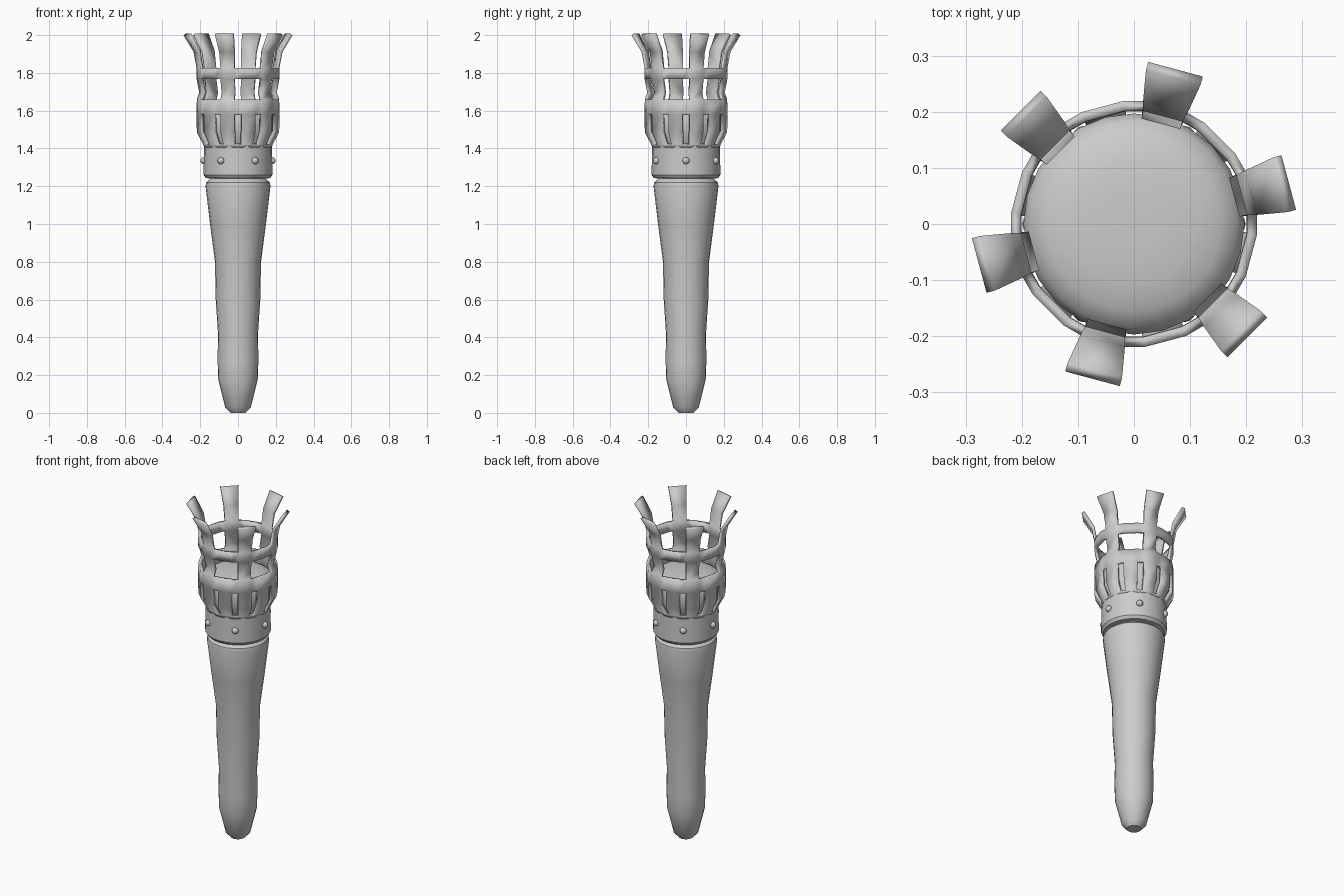
import bpy, bmesh, math
from math import sin, cos, radians, pi

if "Cube" in bpy.data.objects:
    bpy.data.objects.remove(bpy.data.objects["Cube"])


def finish(bm, name, angle=35):
    bmesh.ops.recalc_face_normals(bm, faces=bm.faces)
    me = bpy.data.meshes.new(name)
    bm.to_mesh(me)
    bm.free()
    ob = bpy.data.objects.new(name, me)
    bpy.context.collection.objects.link(ob)
    bpy.ops.object.select_all(action='DESELECT')
    ob.select_set(True)
    bpy.context.view_layer.objects.active = ob
    bpy.ops.object.shade_smooth_by_angle(angle=radians(angle))
    return ob


def lathe(name, profile, sides=24, angle=35):
    """Closed solid of revolution from (radius, z) points, bottom to top."""
    bm = bmesh.new()
    rings = [[bm.verts.new((r * cos(2 * pi * i / sides), r * sin(2 * pi * i / sides), z))
              for i in range(sides)] for r, z in profile]
    for a, b in zip(rings, rings[1:]):
        for i in range(sides):
            j = (i + 1) % sides
            bm.faces.new((a[i], a[j], b[j], b[i]))
    bm.faces.new(rings[0][::-1])
    bm.faces.new(rings[-1])
    return finish(bm, name, angle)


# Tapered handle
lathe("handle", [(0.04, 0), (0.068, 0.03), (0.105, 0.18), (0.108, 0.28), (0.106, 0.42),
                 (0.118, 0.6), (0.122, 0.8), (0.148, 1.0), (0.172, 1.2), (0.168, 1.22),
                 (0.145, 1.24), (0.14, 1.27)])

# Collar below the cage
lathe("collar", [(0.14, 1.24), (0.17, 1.243), (0.182, 1.26), (0.18, 1.412), (0.16, 1.415)])

# Domed core inside the cage
lathe("core", [(0.155, 1.40), (0.168, 1.42), (0.196, 1.49), (0.197, 1.57), (0.185, 1.595),
               (0.155, 1.612), (0.11, 1.622), (0.05, 1.625)], 24, 60)

# Rivets around the collar
bm = bmesh.new()
for k in range(6):
    a = radians(60 * k)
    res = bmesh.ops.create_uvsphere(bm, u_segments=12, v_segments=8, radius=0.019)
    bmesh.ops.translate(bm, verts=res["verts"], vec=(0.18 * cos(a), 0.18 * sin(a), 1.335))
finish(bm, "rivets", 60)

# Cage: slotted cup, windows, upper band and six flared prongs
rows = [(0.180, 1.405), (0.184, 1.42), (0.219, 1.485), (0.220, 1.58), (0.219, 1.66),
        (0.206, 1.695), (0.220, 1.768), (0.220, 1.825), (0.236, 1.91), (0.290, 2.0)]
SLOT_ROWS, WINDOW_ROWS, PRONG_ROWS = (1, 2), (4, 5), (7, 8)
angles = [30 * k + s for k in range(12) for s in (-5, 5)]
bm = bmesh.new()
grid = [[bm.verts.new((r * cos(radians(a)), r * sin(radians(a)), z)) for a in angles]
        for r, z in rows]
for i in range(len(rows) - 1):
    for c in range(24):
        is_slot = c % 2 == 0
        is_prong = c % 4 == 1
        if i in SLOT_ROWS and is_slot:
            continue
        if i in WINDOW_ROWS + PRONG_ROWS and not is_prong:
            continue
        d = (c + 1) % 24
        bm.faces.new((grid[i][c], grid[i][d], grid[i + 1][d], grid[i + 1][c]))
bmesh.ops.delete(bm, geom=[v for v in bm.verts if not v.link_faces], context='VERTS')
cage = finish(bm, "cage", 25)
# Make sure the thickness grows inward
if sum(p.normal.x * p.center.x + p.normal.y * p.center.y for p in cage.data.polygons) < 0:
    cage.data.flip_normals()
mod = cage.modifiers.new("thickness", 'SOLIDIFY')
mod.thickness = 0.018
mod.offset = -1
